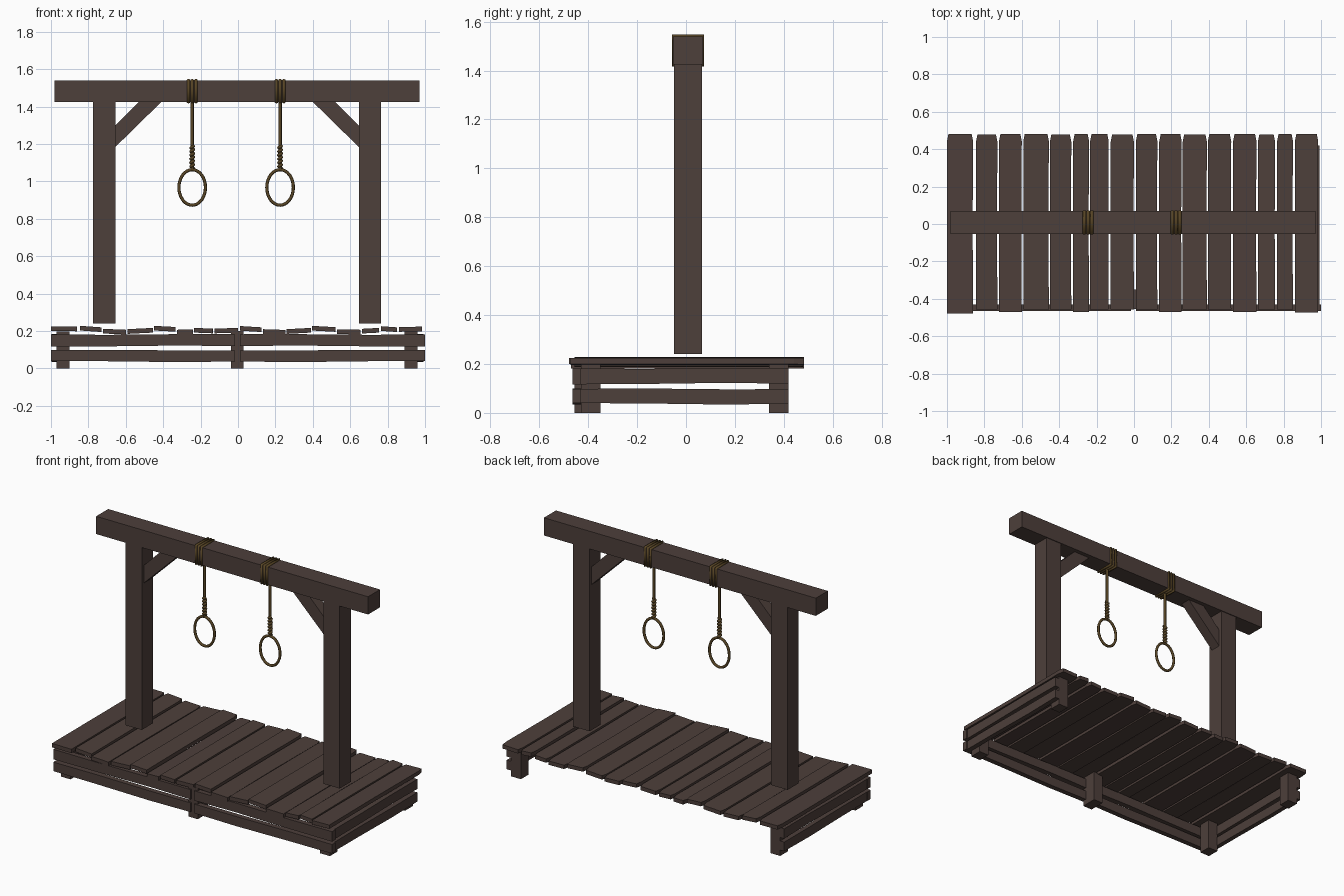
import bpy, bmesh, math
from mathutils import Vector

if "Cube" in bpy.data.objects:
    bpy.data.objects.remove(bpy.data.objects["Cube"])


def material(name, rgb):
    m = bpy.data.materials.new(name)
    m.diffuse_color = (*rgb, 1)
    m.use_nodes = True
    m.node_tree.nodes["Principled BSDF"].inputs["Base Color"].default_value = m.diffuse_color
    return m


WOOD = material("dark wood", (0.075, 0.050, 0.043))
ROPE = material("old rope", (0.095, 0.058, 0.018))


def finish(name, bm, mat):
    bmesh.ops.recalc_face_normals(bm, faces=bm.faces)
    me = bpy.data.meshes.new(name)
    bm.to_mesh(me)
    bm.free()
    ob = bpy.data.objects.new(name, me)
    bpy.context.collection.objects.link(ob)
    me.materials.append(mat)
    return ob


def prism(name, pts, offset, mat=WOOD):
    """Extrude a closed outline of 3D points by an offset."""
    bm = bmesh.new()
    face = bm.faces.new([bm.verts.new(p) for p in pts])
    ext = bmesh.ops.extrude_face_region(bm, geom=[face])
    bmesh.ops.translate(bm, vec=offset, verts=[v for v in ext["geom"] if isinstance(v, bmesh.types.BMVert)])
    return finish(name, bm, mat)


def box(name, x0, x1, y0, y1, z0, z1):
    return prism(name, [(x0, y0, z0), (x1, y0, z0), (x1, y1, z0), (x0, y1, z0)], (0, 0, z1 - z0))


def rope(name, pts, radius, cyclic=False, sides=2):
    """Round tube along a path, turned into a mesh."""
    cu = bpy.data.curves.new(name, 'CURVE')
    cu.dimensions = '3D'
    cu.bevel_depth, cu.bevel_resolution, cu.use_fill_caps = radius, sides, True
    sp = cu.splines.new('POLY')
    sp.points.add(len(pts) - 1)
    for p, q in zip(sp.points, pts):
        p.co = (*q, 1)
    sp.use_cyclic_u = cyclic
    tmp = bpy.data.objects.new(name + "_path", cu)
    bpy.context.collection.objects.link(tmp)
    bpy.context.view_layer.update()
    me = bpy.data.meshes.new_from_object(tmp.evaluated_get(bpy.context.evaluated_depsgraph_get()))
    bpy.data.objects.remove(tmp)
    ob = bpy.data.objects.new(name, me)
    bpy.context.collection.objects.link(ob)
    me.materials.clear()
    me.materials.append(ROPE)
    for p in me.polygons:
        p.use_smooth = len(p.vertices) == 4
    return ob


CY = 0.008  # depth centre of the frame

# Frame: top beam, two posts, two diagonal braces
box("top_beam", -0.98, 0.97, -0.053, 0.07, 1.425, 1.54)
for side, cx in (("left", -0.715), ("right", 0.705)):
    s = 1 if side == "left" else -1
    box(side + "_post", cx - 0.059, cx + 0.059, -0.049, 0.065, 0.24, 1.43)
    inner = cx + s * 0.055
    outline = [(0, 1.295), (0, 1.18), (0.255, 1.43), (0.135, 1.43)]
    prism(side + "_brace", [(inner + s * x, CY - 0.035, z) for x, z in outline], (0, 0.07, 0))

# Deck planks: x start, x end, front y, top z on left, top z on right
PLANKS = [
    (-1.0, -.86, -.478, .225, .224), (-.845, -.73, -.457, .228, .22), (-.722, -.6, -.47, .212, .207),
    (-.592, -.455, -.457, .21, .217), (-.45, -.335, -.457, .228, .222), (-.325, -.24, -.47, .207, .209),
    (-.235, -.135, -.457, .217, .213), (-.125, 0, -.457, .213, .217), (.01, .125, -.457, .227, .22),
    (.135, .255, -.47, .21, .206), (.26, .39, -.457, .21, .217), (.395, .52, -.457, .228, .221),
    (.53, .655, -.47, .209, .207), (.662, .755, -.457, .212, .217), (.765, .85, -.457, .226, .22),
    (.86, .985, -.472, .221, .224)]
for i, (x0, x1, yf, zl, zr) in enumerate(PLANKS):
    yb, c = 0.482 - 0.004 * (i % 3 == 1), 0.008
    top = lambda x: zl + (zr - zl) * (x - x0) / (x1 - x0)
    outline = [(x0, yf), (x1, yf), (x1 - 0.003, 0), (x1, yb - 0.04), (x1 - c, yb), (x0 + c, yb), (x0, yb - 0.04)]
    prism("deck_plank_%02d" % (i + 1), [(x, y, top(x)) for x, y in outline], (0, 0, -0.025))

# Short legs under the deck: four corners and one at the middle of the front
for side, x in (("left", -0.935), ("right", 0.925)):
    for end, y in (("front", -0.39), ("back", 0.38)):
        box("%s_%s_leg" % (end, side), x - 0.035, x + 0.035, y - 0.04, y + 0.04, 0, 0.198)
box("front_middle_leg", -0.038, 0.03, -0.455, -0.35, 0, 0.2)


# Slightly warped skirt boards between two ground points
def skirt(name, a, b, z0, z1, thick, warp):
    a, b = Vector(a), Vector(b)
    fr = (0, 0.3, 0.7, 1)
    low = [(*a.lerp(b, t), z0 + w * warp) for t, w in zip(fr, (0, 0.2, 1, 0.4))]
    high = [(*a.lerp(b, t), z1 + w * warp) for t, w in zip(fr, (0.3, 0, 0.6, 0.5))]
    prism(name, low + high[::-1], thick)


for row, (z0, z1) in (("lower", (0.04, 0.10)), ("upper", (0.117, 0.18))):
    w = 0.006 if row == "upper" else -0.006
    skirt(row + "_front_left_board", (-1.0, -0.464), (-0.015, -0.464), z0, z1, (0, 0.034, 0), w)
    skirt(row + "_front_right_board", (1.0, -0.464), (0.01, -0.464), z0, z1, (0, 0.034, 0), w)
    skirt(row + "_left_board", (-0.998, -0.434), (-0.998, 0.42), z0, z1, (0.03, 0, 0), w)
    skirt(row + "_right_board", (0.992, -0.434), (0.992, 0.42), z0, z1, (-0.032, 0, 0), w)

# Ropes: beam wraps, hanging line, coiled knot and oval loop
for side, x in (("left", -0.245), ("right", 0.225)):
    for k in (-1, 0, 1):
        wx = x + k * 0.02
        wrap = [(wx, -0.05, 1.424), (wx, 0.067, 1.424), (wx, 0.067, 1.541), (wx, -0.05, 1.541)]
        rope("%s_beam_wrap_%d" % (side, k + 2), wrap, 0.0095, True)
    rope(side + "_hanging_rope", [(x, CY, 1.43), (x, CY, 1.06)], 0.009)
    coil = [(x + 0.008 * math.cos(t * math.pi / 4), CY + 0.008 * math.sin(t * math.pi / 4), 1.07 + 0.12 * t / 48)
            for t in range(49)]
    rope(side + "_knot", coil, 0.008)
    loop = [(x + 0.071 * math.sin(t * math.tau / 32), CY, 0.968 + 0.095 * math.cos(t * math.tau / 32))
            for t in range(32)]
    rope(side + "_loop", loop, 0.0085, True)
